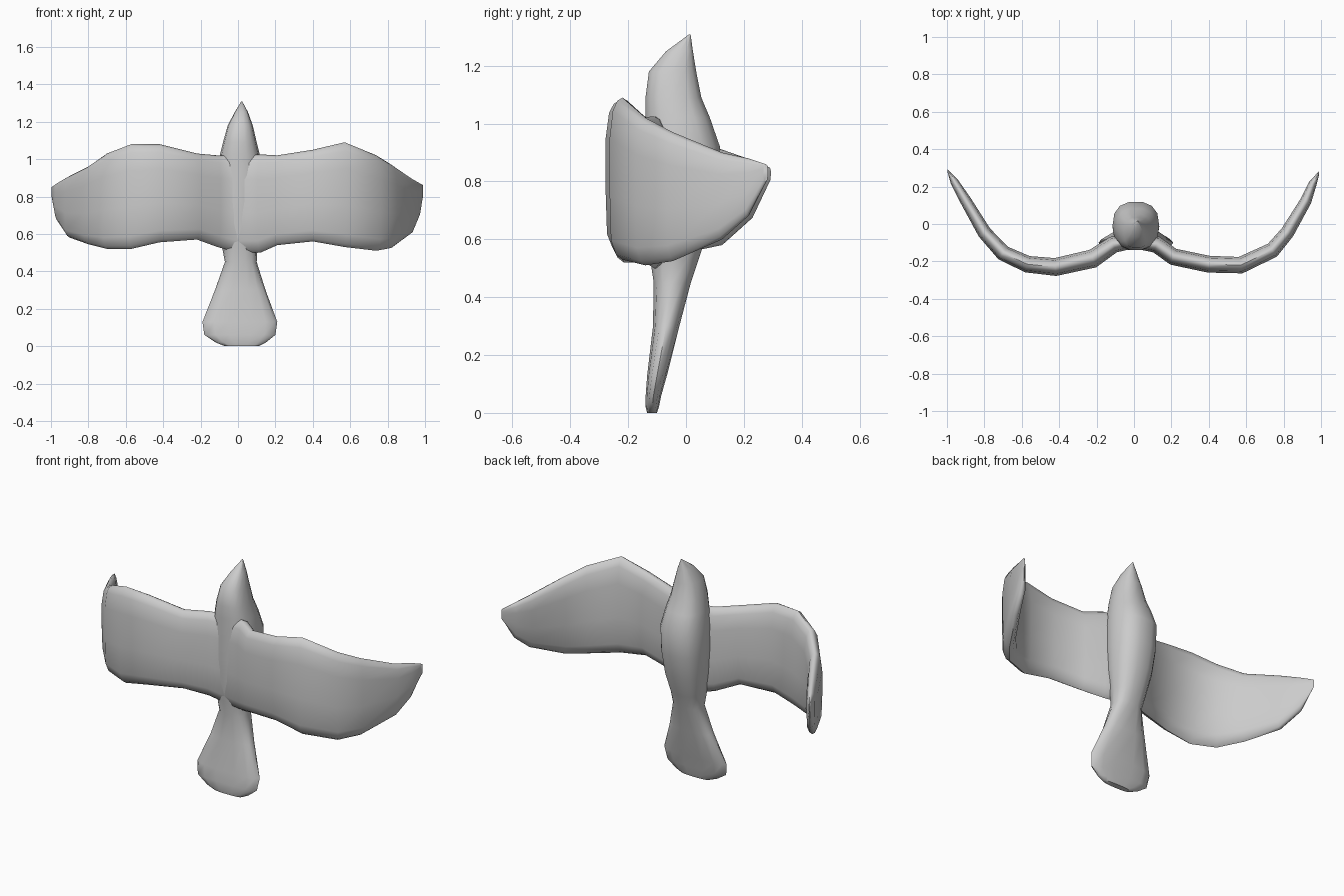
import bpy, bmesh, math
from mathutils import Vector


def loft(name, rings, angle):
    """Skin a list of equal-length point rings and cap both ends."""
    bm = bmesh.new()
    loops = [[bm.verts.new(p) for p in ring] for ring in rings]
    n = len(loops[0])
    for a, b in zip(loops, loops[1:]):
        for i in range(n):
            j = (i + 1) % n
            bm.faces.new((a[i], a[j], b[j], b[i]))
    bm.faces.new(loops[0])
    bm.faces.new(loops[-1])
    bmesh.ops.recalc_face_normals(bm, faces=bm.faces)
    mesh = bpy.data.meshes.new(name)
    bm.to_mesh(mesh)
    bm.free()
    obj = bpy.data.objects.new(name, mesh)
    bpy.context.collection.objects.link(obj)
    bpy.ops.object.select_all(action='DESELECT')
    bpy.context.view_layer.objects.active = obj
    obj.select_set(True)
    bpy.ops.object.shade_smooth_by_angle(angle=math.radians(angle))
    return obj


def body_ring(z, cx, hw, yf, yb, n=14, power=0.8):
    """Rounded-box cross-section between front and back depths."""
    def sp(v):
        return math.copysign(abs(v) ** power, v)
    cy, hd = (yf + yb) / 2, (yb - yf) / 2
    return [(cx + hw * sp(math.cos(2 * math.pi * i / n)),
             cy + hd * sp(math.sin(2 * math.pi * i / n)), z) for i in range(n)]


# Body, from tail fan up to beak: z, centre x, half width, front y, back y
body = [
    (0.00, 0.02, 0.09, -0.135, -0.10),
    (0.02, 0.015, 0.135, -0.14, -0.093),
    (0.06, 0.01, 0.19, -0.14, -0.085),
    (0.13, 0.01, 0.20, -0.135, -0.065),
    (0.30, 0.012, 0.135, -0.115, -0.022),
    (0.45, 0.015, 0.085, -0.113, 0.018),
    (0.53, 0.01, 0.095, -0.125, 0.045),
    (0.65, 0.01, 0.115, -0.135, 0.085),
    (0.78, 0.01, 0.125, -0.14, 0.11),
    (0.92, 0.01, 0.125, -0.14, 0.12),
    (1.02, 0.01, 0.107, -0.142, 0.085),
    (1.09, 0.01, 0.09, -0.142, 0.055),
    (1.18, 0.012, 0.067, -0.13, 0.037),
    (1.25, 0.018, 0.036, -0.07, 0.025),
    (1.308, 0.02, 0.003, 0.010, 0.016),
]
loft("body", [body_ring(*s) for s in body], 50)

# Wings: x, centre y, bottom z, top z, half thickness
left_wing = [
    (-0.997, 0.285, 0.80, 0.85, 0.008),
    (-0.96, 0.225, 0.67, 0.875, 0.022),
    (-0.90, 0.125, 0.58, 0.91, 0.03),
    (-0.80, -0.045, 0.545, 0.96, 0.037),
    (-0.70, -0.155, 0.52, 1.03, 0.042),
    (-0.57, -0.215, 0.52, 1.08, 0.045),
    (-0.42, -0.23, 0.555, 1.08, 0.048),
    (-0.22, -0.185, 0.57, 1.03, 0.05),
    (-0.11, -0.11, 0.53, 1.02, 0.045),
]
middle = [(0.0, -0.09, 0.50, 1.02, 0.04)]
right_wing = [
    (0.12, -0.11, 0.50, 1.025, 0.045),
    (0.21, -0.175, 0.54, 1.02, 0.045),
    (0.40, -0.215, 0.56, 1.05, 0.045),
    (0.57, -0.22, 0.53, 1.09, 0.045),
    (0.74, -0.14, 0.51, 1.02, 0.042),
    (0.82, -0.045, 0.525, 0.97, 0.037),
    (0.92, 0.125, 0.60, 0.90, 0.03),
    (0.955, 0.215, 0.68, 0.88, 0.022),
    (0.99, 0.275, 0.80, 0.86, 0.008),
]
wings = left_wing + middle + right_wing

# Aerofoil: chord position (0 trailing, 1 leading) and relative thickness
half = [(0.03, 0.5), (0.12, 0.9), (0.4, 1.0), (0.75, 1.0), (0.92, 0.75), (0.98, 0.4)]
foil = ([(0, 0)] + half + [(1, 0)] + [(s, -t) for s, t in reversed(half)])

rings = []
for i, (x, y, z0, z1, th) in enumerate(wings):
    a, b = wings[max(i - 1, 0)], wings[min(i + 1, len(wings) - 1)]
    span = Vector((b[0] - a[0], b[1] - a[1])).normalized()
    if abs(x) > 0.985:
        span = Vector((1, 0))
    nx, ny = span.y, -span.x
    rings.append([(x + nx * t * th, y + ny * t * th, z0 + (z1 - z0) * s)
                  for s, t in foil])
loft("wings", rings, 60)
